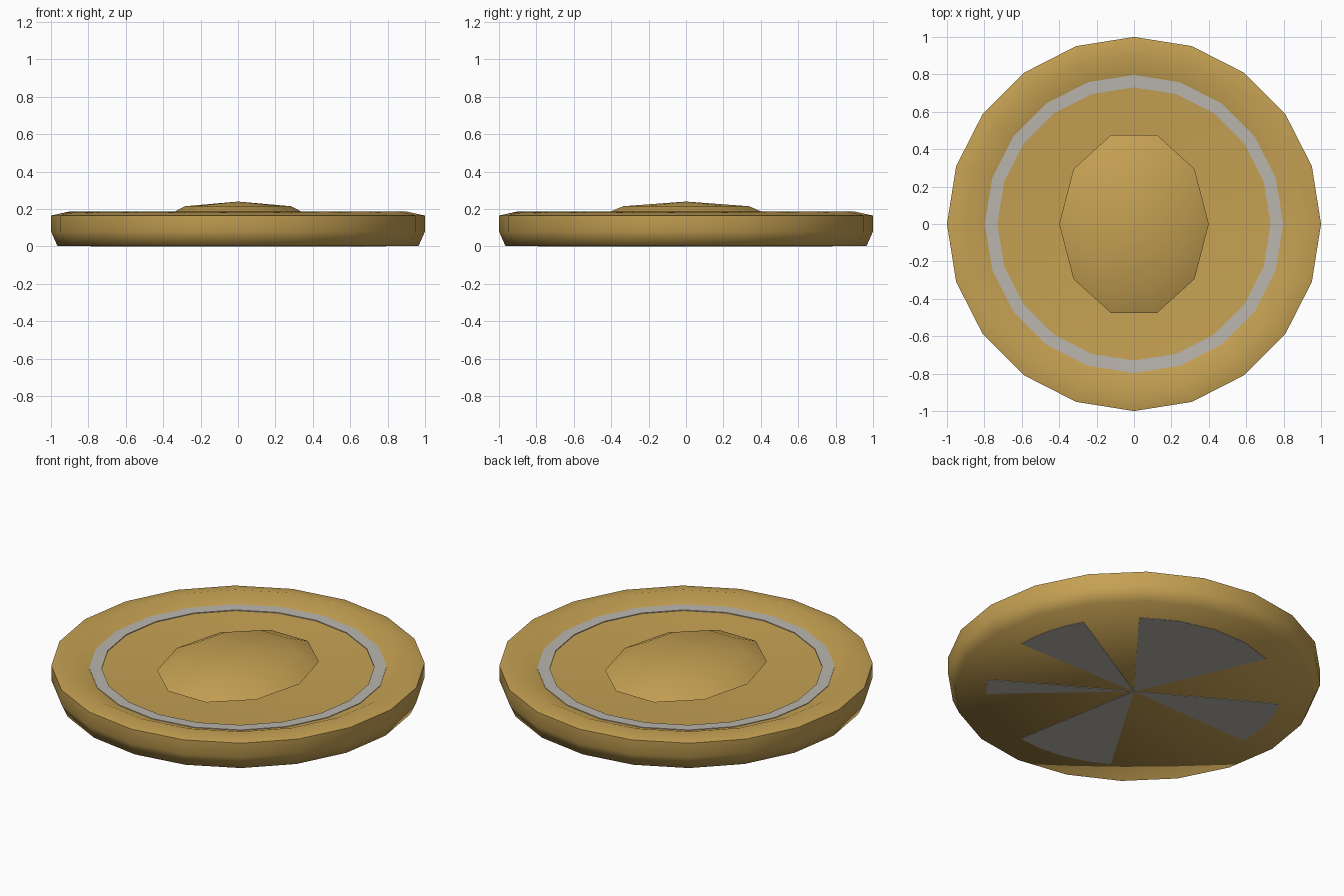
import bpy, bmesh
from math import sin, cos, pi, radians

if "Cube" in bpy.data.objects:
    bpy.data.objects.remove(bpy.data.objects["Cube"])


def material(name, rgb):
    m = bpy.data.materials.new(name)
    m.diffuse_color = (*rgb, 1)
    m.use_nodes = True
    m.node_tree.nodes["Principled BSDF"].inputs["Base Color"].default_value = m.diffuse_color
    return m


gold = material("warm gold", (0.56, 0.355, 0.086))
silver = material("silver grey", (0.49, 0.462, 0.42))


def finish(bm, name, mat, angle=70):
    bmesh.ops.recalc_face_normals(bm, faces=bm.faces[:])
    me = bpy.data.meshes.new(name)
    bm.to_mesh(me)
    bm.free()
    me.materials.append(mat)
    ob = bpy.data.objects.new(name, me)
    bpy.context.collection.objects.link(ob)
    bpy.ops.object.select_all(action='DESELECT')
    ob.select_set(True)
    bpy.context.view_layer.objects.active = ob
    bpy.ops.object.shade_smooth_by_angle(angle=radians(angle))
    return ob


def lathe(name, profile, sides, mat, sy=1.0, closed=False):
    """Spin (radius, z) points around z; radius 0 makes a pole."""
    bm = bmesh.new()
    rings = []
    for r, z in profile:
        if r == 0:
            rings.append([bm.verts.new((0, 0, z))] * sides)
        else:
            rings.append([bm.verts.new((r * cos(2 * pi * i / sides),
                                        sy * r * sin(2 * pi * i / sides), z))
                          for i in range(sides)])
    pairs = list(zip(rings, rings[1:]))
    if closed:
        pairs.append((rings[-1], rings[0]))
    for a, b in pairs:
        for i in range(sides):
            j = (i + 1) % sides
            bm.faces.new(list(dict.fromkeys((a[i], a[j], b[j], b[i]))))
    return finish(bm, name, mat)


# Dished disc with a raised rim and a tapered foot
lathe("disc_body", [(0, 0.002), (0.965, 0.002), (1.0, 0.08), (1.0, 0.165),
                    (0.90, 0.187), (0.80, 0.146), (0.72, 0.142),
                    (0.40, 0.122), (0, 0.115)],
      20, gold)

# Inlaid ring on the top
lathe("top_ring", [(0.73, 0.138), (0.73, 0.147), (0.797, 0.149), (0.797, 0.138)],
      20, silver, closed=True)

# Oval faceted dome in the middle
lathe("centre_dome", [(0.40 * sin(a), 0.155 + 0.085 * cos(a))
                      for a in (0, pi / 4, pi / 2, 3 * pi / 4, pi)],
      10, gold, sy=1.25)

# Thin wedge plates on the underside: start and end angle in degrees
wedges = [(0, 30), (52, 114), (150, 182), (239, 280), (318, 329)]
bm = bmesh.new()
for a0, a1 in wedges:
    rim = [radians(a0 + (a1 - a0) * k / 4) for k in range(5)]
    pts = [(0, 0)] + [(0.79 * cos(a), 0.79 * sin(a)) for a in rim]
    face = bm.faces.new([bm.verts.new((x, y, 0.004)) for x, y in pts])
    ext = bmesh.ops.extrude_face_region(bm, geom=[face])
    for v in ext["geom"]:
        if isinstance(v, bmesh.types.BMVert):
            v.co.z = 0.0
finish(bm, "underside_wedges", silver, 30)
